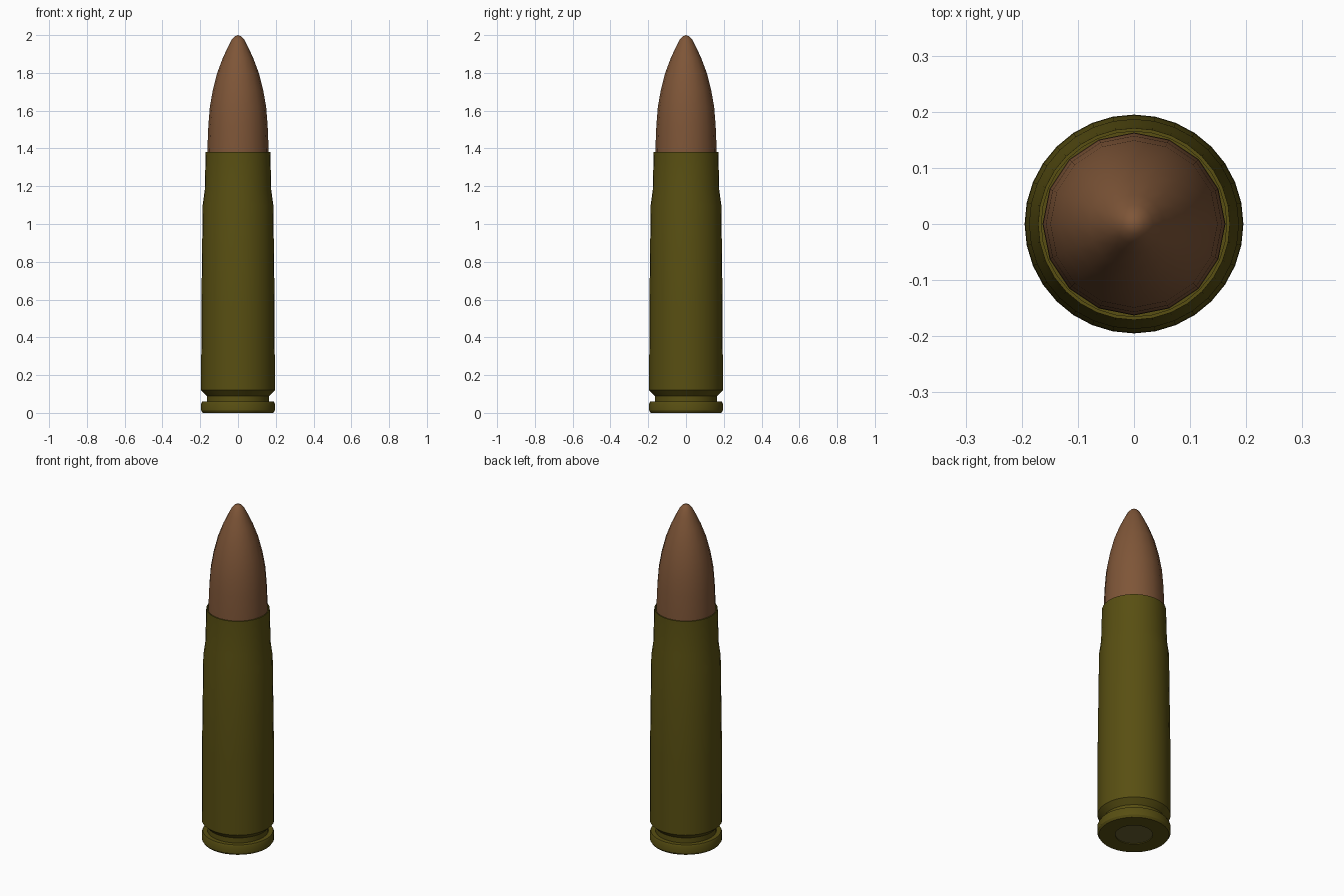
import bpy, bmesh, math

if "Cube" in bpy.data.objects:
    bpy.data.objects.remove(bpy.data.objects["Cube"])


def material(name, rgb):
    m = bpy.data.materials.new(name)
    m.diffuse_color = (*rgb, 1.0)
    m.use_nodes = True
    m.node_tree.nodes["Principled BSDF"].inputs["Base Color"].default_value = m.diffuse_color
    return m


def lathe(name, profile, sides, mat, angle=30):
    """Revolve (radius, z) points around z; a radius of 0 makes a pole."""
    bm = bmesh.new()
    rings = []
    for r, z in profile:
        if r == 0:
            rings.append([bm.verts.new((0, 0, z))] * sides)
        else:
            rings.append([bm.verts.new((r * math.cos(2 * math.pi * i / sides),
                                        r * math.sin(2 * math.pi * i / sides), z))
                          for i in range(sides)])
    for a, b in zip(rings, rings[1:]):
        for i in range(sides):
            j = (i + 1) % sides
            bm.faces.new(list(dict.fromkeys((a[i], a[j], b[j], b[i]))))
    mesh = bpy.data.meshes.new(name)
    bm.to_mesh(mesh)
    bm.free()
    mesh.materials.append(mat)
    ob = bpy.data.objects.new(name, mesh)
    bpy.context.collection.objects.link(ob)
    bpy.ops.object.select_all(action='DESELECT')
    ob.select_set(True)
    bpy.context.view_layer.objects.active = ob
    bpy.ops.object.shade_smooth_by_angle(angle=math.radians(angle))
    return ob


brass = material("olive brass", (0.098, 0.078, 0.006))
primer_brass = material("pale brass", (0.14, 0.12, 0.03))
copper = material("copper", (0.21, 0.092, 0.039))

# Case: base, rim, extraction groove, tapered body, shoulder, neck
lathe("case", [(0.10, 0.008), (0.10, 0.0), (0.187, 0.0), (0.195, 0.012),
               (0.195, 0.05), (0.190, 0.06), (0.165, 0.06), (0.165, 0.09),
               (0.195, 0.12), (0.194, 0.55), (0.187, 1.10),
               (0.176, 1.18), (0.171, 1.38), (0.165, 1.38), (0.165, 1.34)],
      32, brass)

# Primer disc set into the base
lathe("primer", [(0, 0.004), (0.10, 0.004)][::1], 24, primer_brass)

# Pointed bullet
lathe("bullet", [(0.163, 1.34), (0.162, 1.40), (0.157, 1.52), (0.149, 1.62),
                 (0.133, 1.71), (0.110, 1.80), (0.080, 1.88), (0.052, 1.94),
                 (0.034, 1.975), (0.018, 1.993), (0, 2.0)],
      16, copper, 40)
